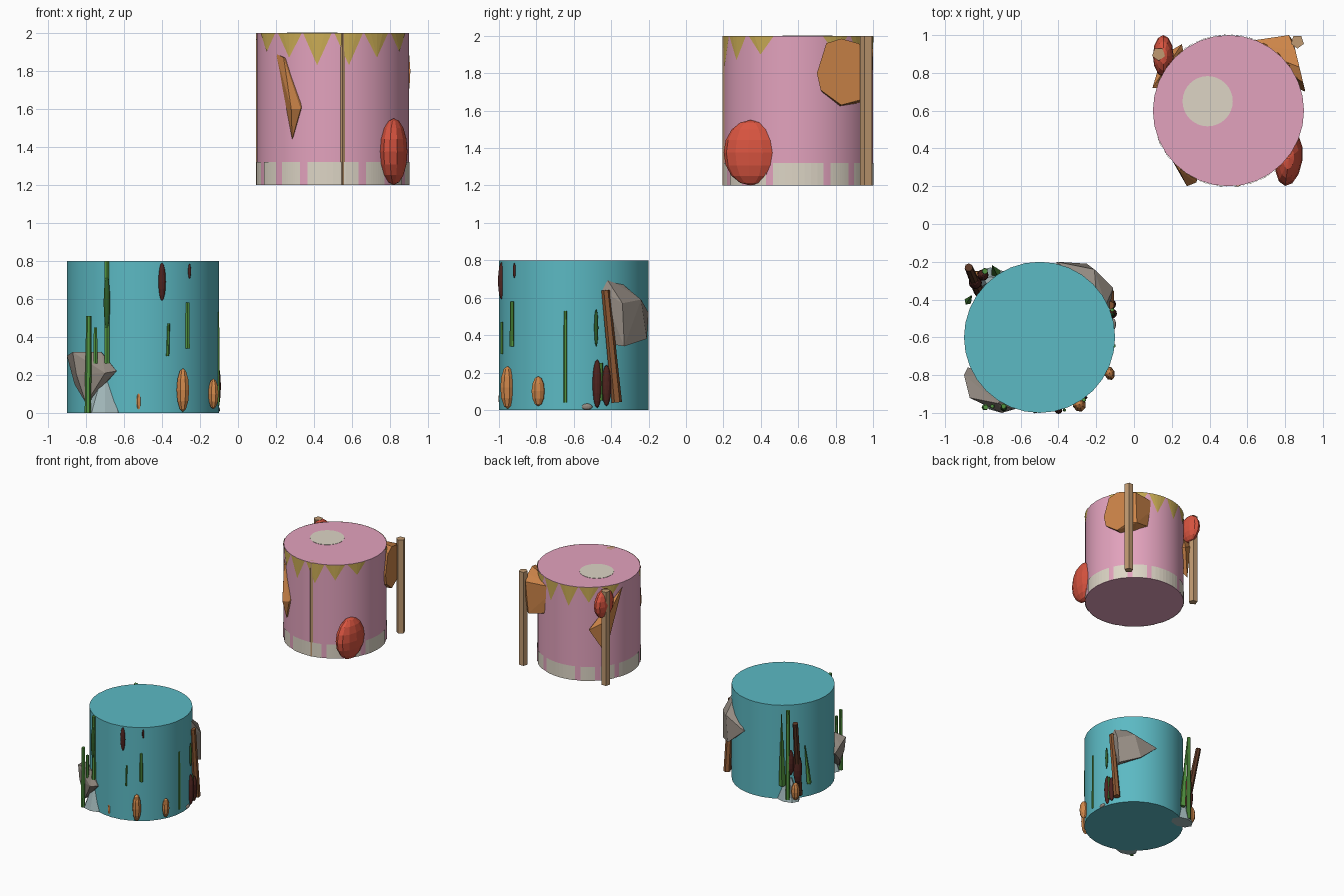
import bpy, bmesh
from math import sin, cos, pi, radians
from mathutils import Vector

def mat(name, r, g, b):
    m = bpy.data.materials.new(name)
    m.diffuse_color = [(c / 255) ** 2.2 for c in (r, g, b)] + [1]
    return m

PINK = mat("pink", 226, 161, 188)
TEAL = mat("teal", 92, 184, 194)
YELLOW = mat("mustard", 200, 170, 85)
CREAM = mat("cream", 220, 212, 196)
RED = mat("red", 216, 85, 66)
TAN = mat("tan", 190, 152, 112)
ORANGE = mat("orange", 205, 133, 75)
STONE = mat("stone", 146, 137, 128)
PALE = mat("pale_stone", 160, 182, 184)
GREEN = mat("green", 84, 148, 66)
DARKGREEN = mat("dark_green", 50, 92, 45)
MAROON = mat("maroon", 80, 40, 36)
BROWN = mat("brown", 138, 88, 54)
DARKBROWN = mat("dark_brown", 92, 58, 42)

def finish(name, bm, m, smooth=False):
    bmesh.ops.recalc_face_normals(bm, faces=bm.faces[:])
    me = bpy.data.meshes.new(name)
    bm.to_mesh(me)
    bm.free()
    ob = bpy.data.objects.new(name, me)
    bpy.context.collection.objects.link(ob)
    me.materials.append(m)
    if smooth:
        bpy.ops.object.select_all(action='DESELECT')
        bpy.context.view_layer.objects.active = ob
        ob.select_set(True)
        bpy.ops.object.shade_smooth_by_angle(angle=radians(35))
    return ob

def rod(name, a, b, r1, r2, n, m, smooth=False):
    a, b = Vector(a), Vector(b)
    bm = bmesh.new()
    bmesh.ops.create_cone(bm, cap_ends=True, segments=n, radius1=r1, radius2=r2, depth=(b - a).length)
    ob = finish(name, bm, m, smooth)
    ob.rotation_mode = 'QUATERNION'
    ob.rotation_quaternion = (b - a).to_track_quat('Z', 'Y')
    ob.location = (a + b) / 2
    return ob

def ball(name, loc, size, m, yaw=0, seg=12):
    bm = bmesh.new()
    bmesh.ops.create_uvsphere(bm, u_segments=seg, v_segments=max(6, seg * 2 // 3), radius=1)
    bmesh.ops.scale(bm, vec=size, verts=bm.verts[:])
    ob = finish(name, bm, m)
    ob.location = loc
    ob.rotation_euler.z = radians(yaw)
    return ob

def hull(name, pts, m):
    bm = bmesh.new()
    for p in pts:
        bm.verts.new(p)
    res = bmesh.ops.convex_hull(bm, input=bm.verts[:])
    junk = {v for v in res["geom_interior"] if isinstance(v, bmesh.types.BMVert)}
    bmesh.ops.delete(bm, geom=list(junk), context='VERTS')
    return finish(name, bm, m)

# The two drums
PC = Vector((0.5, 0.6, 0))
rod("pink_drum", (0.5, 0.6, 1.2), (0.5, 0.6, 2.0), 0.4, 0.4, 32, PINK, True)
rod("teal_drum", (-0.5, -0.6, 0), (-0.5, -0.6, 0.8), 0.4, 0.4, 32, TEAL, True)

# Pennants round the top of the pink drum
def on_drum(deg, z, r=0.403):
    t = radians(deg)
    return PC + Vector((r * cos(t), r * sin(t), z))

bm = bmesh.new()
for side in (90, 270):
    for off, low in ((12, 1.83), (35, 1.87), (60, 1.9)):
        for s in (-1, 1):
            c = side + s * off
            tip = bm.verts.new(on_drum(c, low))
            top = [bm.verts.new(on_drum(c - 11 + 5.5 * i, 1.999)) for i in range(5)]
            for p, q in zip(top, top[1:]):
                bm.faces.new((tip, p, q))
finish("pennants", bm, YELLOW)

# Cream panels round the bottom
bm = bmesh.new()
gaps = [q * 90 + g for q in range(4) for g in (22.5, 45, 67.5)]
for a, b in zip(gaps, gaps[1:] + [gaps[0] + 360]):
    a, b = a + 3, b - 3
    n = 8
    cols = [(bm.verts.new(on_drum(a + (b - a) * i / n, 1.2)),
             bm.verts.new(on_drum(a + (b - a) * i / n, 1.32))) for i in range(n + 1)]
    for p, q in zip(cols, cols[1:]):
        bm.faces.new((p[0], q[0], q[1], p[1]))
finish("base_panels", bm, CREAM)
rod("top_disc", (0.39, 0.65, 1.99), (0.39, 0.65, 2.002), 0.133, 0.133, 32, CREAM)

# Posts and red balls on the pink drum
for x, y in ((0.55, 0.232), (0.865, 0.965), (0.13, 0.9)):
    rod("post", (x, y, 1.2), (x, y, 2.0), 0.036, 0.036, 5, TAN)
ball("red_ball", (0.82, 0.345, 1.375), (0.072, 0.145, 0.175), RED, -8)
ball("small_red_ball", (0.155, 0.89, 1.88), (0.055, 0.11, 0.12), RED)

# Orange chunks
hull("front_chunk", [(0.2, 0.34, 1.89), (0.24, 0.28, 1.87), (0.33, 0.22, 1.6), (0.285, 0.25, 1.44),
                     (0.28, 0.2, 1.6), (0.4, 0.5, 1.65), (0.35, 0.4, 1.85)], ORANGE)
rim = [(0.70, 1.8), (0.75, 1.96), (0.83, 1.985), (0.92, 1.96), (0.97, 1.8), (0.94, 1.66), (0.83, 1.63), (0.72, 1.71)]
hull("back_chunk", [(0.9 - 0.24 * (y - 0.73), y, z) for y, z in rim]
     + [(0.82, 1.0, 1.93), (0.80, 0.99, 1.66), (0.55, 0.96, 1.93), (0.6, 0.95, 1.7), (0.7, 0.8, 1.61)], ORANGE)
d, r = Vector((-0.574, 0.819, 0)), Vector((-0.819, -0.574, 0))
hull("left_chunk", [PC + d * p + r * h + Vector((0, 0, z)) for h, p, z in (
    (0.0, 0.43, 1.65), (0.26, 0.33, 1.97), (0.13, 0.41, 1.44), (0.12, 0.44, 1.72), (0.1, 0.2, 1.7))], ORANGE)

# Boulders against the teal drum
hull("front_boulder", [(-0.9, -0.8, 0.3), (-0.87, -0.92, 0.32), (-0.72, -0.95, 0.32), (-0.64, -0.98, 0.22),
                       (-0.7, -1.0, 0.21), (-0.85, -0.93, 0.2), (-0.8, -0.93, 0.05), (-0.86, -0.85, 0.15),
                       (-0.6, -0.8, 0.2), (-0.88, -0.76, 0.24)], STONE)
hull("back_boulder", [(-0.13, -0.45, 0.64), (-0.15, -0.43, 0.71), (-0.2, -0.36, 0.69), (-0.11, -0.34, 0.57),
                      (-0.21, -0.24, 0.59), (-0.41, -0.2, 0.52), (-0.25, -0.21, 0.38), (-0.12, -0.33, 0.34),
                      (-0.15, -0.39, 0.35), (-0.4, -0.4, 0.5)], STONE)
for x, y in ((-0.7, -0.93), (-0.76, -0.3)):
    rod("mound", (x, y, 0), (x, y, 0.18), 0.1, 0.03, 8, PALE).scale.y = 0.7
ball("grey_pebble", (-0.11, -0.53, 0.017), (0.015, 0.03, 0.017), STONE)

# Driftwood
rod("right_log", (-0.13, -0.37, 0.04), (-0.125, -0.43, 0.64), 0.028, 0.022, 6, BROWN)
rod("left_log", (-0.82, -0.36, 0.03), (-0.875, -0.23, 0.7), 0.028, 0.022, 7, DARKBROWN)

# Weed stalks: foot, top, radius
stalks = [((-0.79, -0.97, 0.0), (-0.785, -0.97, 0.51), 0.017),
          ((-0.69, -0.965, 0.26), (-0.69, -0.965, 0.8), 0.016),
          ((-0.75, -0.965, 0.26), (-0.75, -0.965, 0.45), 0.012),
          ((-0.37, -0.985, 0.30), (-0.365, -0.985, 0.47), 0.008),
          ((-0.265, -0.93, 0.34), (-0.265, -0.93, 0.58), 0.013),
          ((-0.107, -0.645, 0.04), (-0.107, -0.645, 0.53), 0.011),
          ((-0.79, -0.25, 0.02), (-0.79, -0.25, 0.78), 0.018),
          ((-0.115, -0.455, 0.05), (-0.115, -0.455, 0.25), 0.012)]
for a, b, rad in stalks:
    rod("weed_stalk", a, b, rad, rad * 0.85, 6, GREEN)
ball("weed_bud", (-0.69, -0.975, 0.58), (0.017, 0.017, 0.14), DARKGREEN)
ball("right_weed_bud", (-0.112, -0.48, 0.44), (0.011, 0.011, 0.1), DARKGREEN)

# Broad leaves
rod("left_leaf", (-0.73, -0.26, 0.12), (-0.75, -0.22, 0.75), 0.028, 0.002, 4, GREEN)
rod("bent_leaf", (-0.88, -0.41, 0.12), (-0.86, -0.38, 0.45), 0.02, 0.003, 4, GREEN)

# Dark pods
for loc, w, h in (((-0.4, -0.985, 0.69), 0.02, 0.1), ((-0.115, -0.475, 0.14), 0.025, 0.13),
                  ((-0.12, -0.425, 0.13), 0.025, 0.11), ((-0.84, -0.31, 0.27), 0.035, 0.13),
                  ((-0.8, -0.27, 0.33), 0.03, 0.11), ((-0.255, -0.918, 0.745), 0.008, 0.04)):
    ball("pod", loc, (w, w, h), MAROON)

# Orange pebbles
for loc, sz in (((-0.29, -0.955, 0.12), (0.035, 0.04, 0.115)), ((-0.13, -0.79, 0.1), (0.028, 0.038, 0.08)),
                ((-0.52, -0.99, 0.06), (0.017, 0.012, 0.058)), ((-0.84, -0.28, 0.09), (0.035, 0.035, 0.075))):
    ball("pebble", loc, sz, ORANGE, 20, 8)
